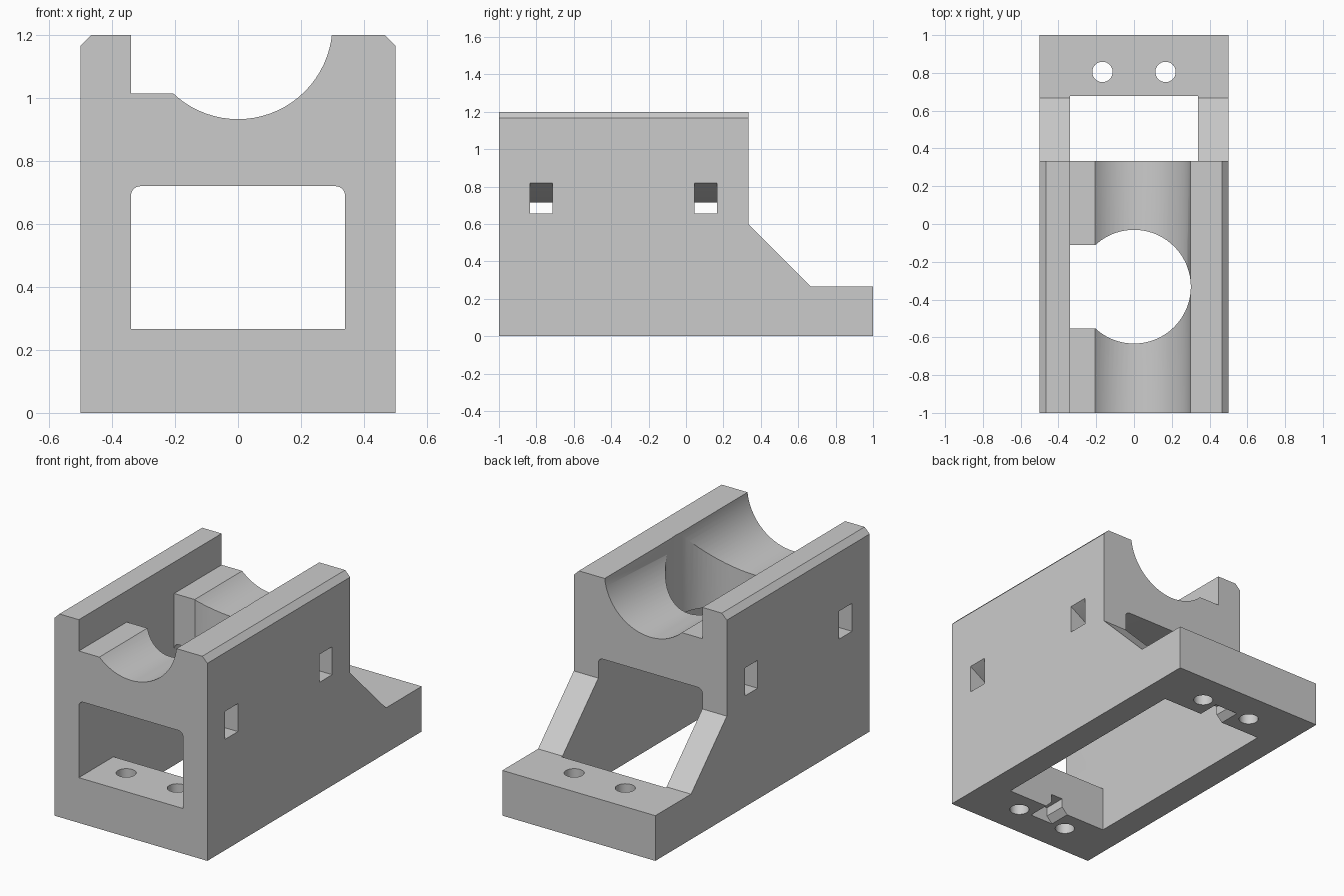
import bpy, bmesh, math

default = bpy.data.objects.get("Cube")
if default:
    bpy.data.objects.remove(default, do_unlink=True)

grey = bpy.data.materials.new("plain grey")
grey.use_nodes = True
GREY = (0.6, 0.6, 0.6, 1)
grey.diffuse_color = GREY
grey.node_tree.nodes["Principled BSDF"].inputs["Base Color"].default_value = GREY

# Ways to place a flat outline (a, b) at depth d along each axis
PLACE = {
    "x": lambda a, b, d: (d, a, b),
    "y": lambda a, b, d: (a, d, b),
    "z": lambda a, b, d: (a, b, d),
}


def prism(name, outline, axis, lo, hi):
    """Extrude a closed outline along an axis."""
    bm = bmesh.new()
    ends = [[bm.verts.new(PLACE[axis](a, b, d)) for a, b in outline] for d in (lo, hi)]
    n = len(outline)
    bm.faces.new(ends[0])
    bm.faces.new(ends[1][::-1])
    for i in range(n):
        j = (i + 1) % n
        bm.faces.new((ends[0][i], ends[1][i], ends[1][j], ends[0][j]))
    bmesh.ops.recalc_face_normals(bm, faces=bm.faces)
    mesh = bpy.data.meshes.new(name)
    bm.to_mesh(mesh)
    bm.free()
    mesh.materials.append(grey)
    obj = bpy.data.objects.new(name, mesh)
    bpy.context.collection.objects.link(obj)
    return obj


def arc(cx, cy, r, start=0, sweep=360, steps=72):
    count = steps if sweep == 360 else steps + 1
    angles = [math.radians(start + sweep * i / steps) for i in range(count)]
    return [(cx + r * math.cos(t), cy + r * math.sin(t)) for t in angles]


def rect(a0, a1, b0, b1):
    return [(a0, b0), (a1, b0), (a1, b1), (a0, b1)]


W, TOP, FLOOR = 0.5, 1.2, 0.267    # half width, full height, base plate height
IN, CEIL = 0.34, 0.72              # inner wall and opening ceiling

# Block with chamfered top edges
body = prism("mount_body", [(-W, 0), (W, 0), (W, 1.167), (0.467, TOP),
                            (-0.467, TOP), (-W, 1.167)], "y", -1, 1)

cutters = [
    # Stepped and sloped rear
    prism("rear_cut", [(0.333, 1.4), (0.333, 0.6), (0.667, FLOOR),
                       (1.2, FLOOR), (1.2, 1.4)], "x", -0.7, 0.7),
    # Lengthwise opening with rounded upper corners
    prism("opening_cut", [(-IN, FLOOR), (IN, FLOOR)]
          + arc(IN - 0.03, CEIL - 0.03, 0.03, 0, 90, 8)
          + arc(-IN + 0.03, CEIL - 0.03, 0.03, 90, 90, 8), "y", -1.2, 1.2),
    # Window through the base plate
    prism("base_window_cut", rect(-IN, IN, -0.677, 0.677), "z", -0.2, 0.5),
    # Cradle, side shelf, upright bore and its side slot
    prism("cradle_cut", arc(0, 1.233, 0.3), "y", -1.2, 0.8),
    prism("shelf_cut", rect(-IN, 0, 1.015, 1.4), "y", -1.2, 0.8),
    prism("bore_cut", arc(0, -0.332, 0.301), "z", 0.5, 1.4),
    prism("bore_slot_cut", rect(-IN, -0.1, -0.552, -0.11), "z", 0.5, 1.4),
]

for end in (-1, 1):
    # Screw holes in the base plate
    for side in (-1, 1):
        cutters.append(prism("screw_hole_cut", arc(side * 0.167, end * 0.805, 0.054,
                                                   steps=40), "z", -0.2, 0.4))
    # Flared notch under the base plate
    notch = [(-0.077, -0.1), (0.077, -0.1), (0.077, 0), (0.04, 0.037),
             (0.04, 0.09), (-0.04, 0.09), (-0.04, 0.037), (-0.077, 0)]
    lo, hi = sorted((end * 0.6, end * 0.81))
    cutters.append(prism("notch_cut", notch, "y", lo, hi))

# Strap slots through both side walls, ceiling sloping inward
for side in (-1, 1):
    slot = [(side * a, b) for a, b in
            ((0.3, 0.655), (0.6, 0.655), (0.6, 0.82), (W, 0.82), (IN, CEIL), (0.3, CEIL - 0.01))]
    for y in (-0.775, 0.105):
        cutters.append(prism("strap_slot_cut", slot, "y", y - 0.06, y + 0.06))

bpy.ops.object.select_all(action="DESELECT")
body.select_set(True)
bpy.context.view_layer.objects.active = body
for cutter in cutters:
    cutter.hide_render = True
    mod = body.modifiers.new("cut", "BOOLEAN")
    mod.operation = "DIFFERENCE"
    mod.solver = "EXACT"
    mod.object = cutter
    bpy.ops.object.modifier_apply(modifier=mod.name)
for cutter in cutters:
    bpy.data.objects.remove(cutter, do_unlink=True)

bpy.ops.object.shade_smooth_by_angle(angle=math.radians(25))
